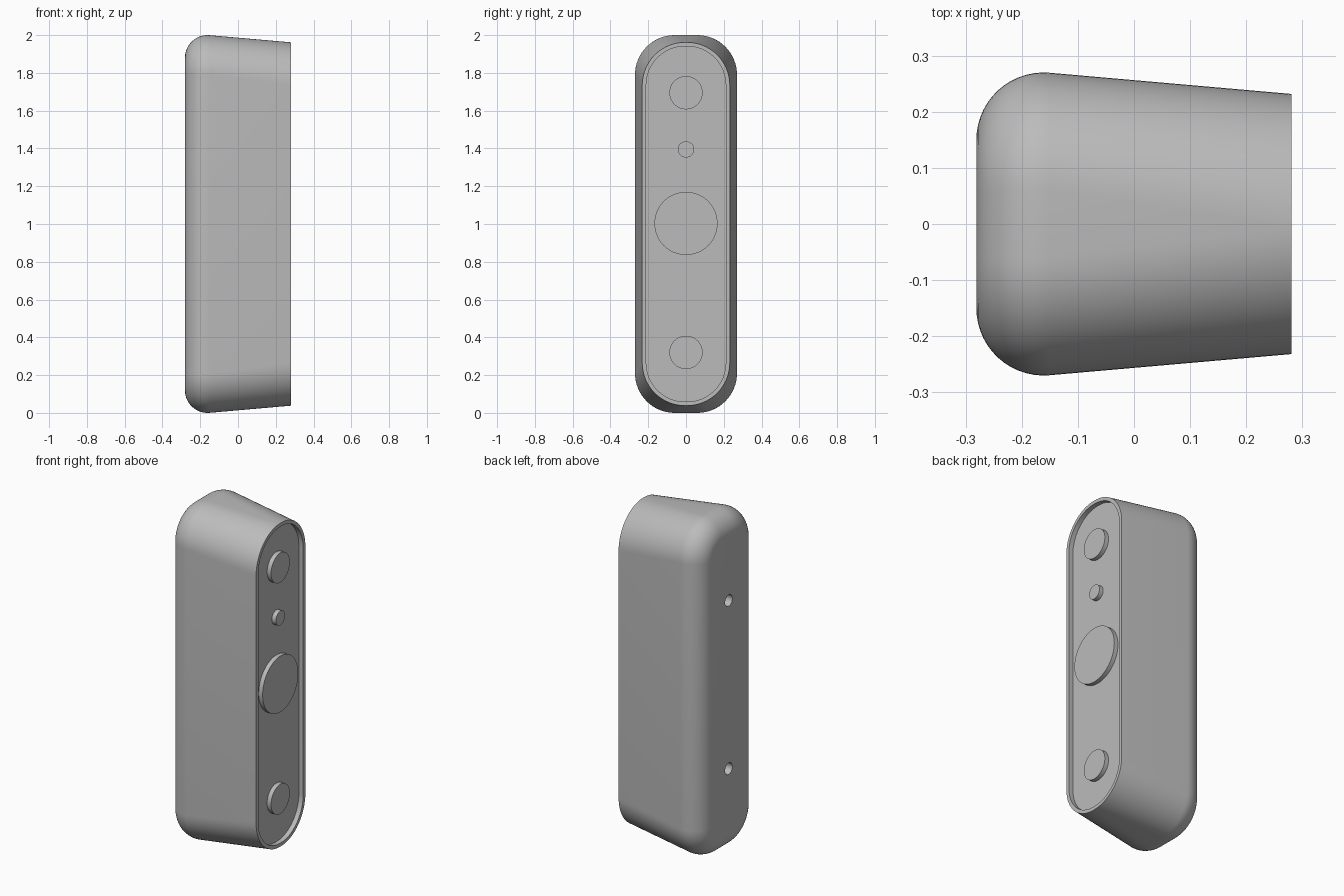
import bpy, bmesh, math
from mathutils import Matrix

cube = bpy.data.objects.get("Cube")
if cube:
    bpy.data.objects.remove(cube, do_unlink=True)

grey = bpy.data.materials.new("plain grey")
grey.use_nodes = True
COLOUR = (0.5, 0.5, 0.5, 1)
grey.diffuse_color = COLOUR
grey.node_tree.nodes["Principled BSDF"].inputs["Base Color"].default_value = COLOUR

FRONT, BACK, PANEL = 0.281, -0.281, 0.253
FILLET, DRAFT = 0.12, math.radians(5)
WALL = 0.021


def make_object(name, bm):
    bmesh.ops.recalc_face_normals(bm, faces=bm.faces)
    mesh = bpy.data.meshes.new(name)
    bm.to_mesh(mesh)
    bm.free()
    mesh.materials.append(grey)
    obj = bpy.data.objects.new(name, mesh)
    bpy.context.collection.objects.link(obj)
    return obj


def smooth(obj):
    bpy.ops.object.select_all(action="DESELECT")
    obj.select_set(True)
    bpy.context.view_layer.objects.active = obj
    bpy.ops.object.shade_smooth_by_angle(angle=math.radians(30))


def section(bm, x, half_y, half_z, centre_y, steps=16):
    """Rounded upright outline in the plane at x."""
    radius = half_y - centre_y
    centre_z = half_z - radius
    ring = []
    for quarter, (sy, sz) in enumerate([(1, 1), (-1, 1), (-1, -1), (1, -1)]):
        for i in range(steps + 1):
            a = (quarter + i / steps) * math.pi / 2
            ring.append(bm.verts.new((x, sy * centre_y + radius * math.cos(a),
                                      1 + sz * centre_z + radius * math.sin(a))))
    return ring


def cylinder(name, x0, x1, z, radius):
    bm = bmesh.new()
    place = Matrix.Translation(((x0 + x1) / 2, 0, z)) @ Matrix.Rotation(math.pi / 2, 4, "Y")
    bmesh.ops.create_cone(bm, cap_ends=True, segments=64, radius1=radius,
                          radius2=radius, depth=x1 - x0, matrix=place)
    return make_object(name, bm)


# Housing: rounded back edge, drafted sides, thin rim and recessed panel
bm = bmesh.new()
rings = []
arc_steps = 14
for i in range(arc_steps + 1):
    a = (math.pi / 2 + DRAFT) * i / arc_steps
    x = BACK + FILLET * (1 - math.cos(a))
    grow = FILLET * math.sin(a)
    rings.append(section(bm, x, 0.15 + grow, 0.88 + grow, 0.06))
shrink = (FRONT - x) * math.tan(DRAFT)
rim_y, rim_z = 0.15 + grow - shrink, 0.88 + grow - shrink
rings.append(section(bm, FRONT, rim_y, rim_z, 0.005))
for x in (FRONT, PANEL):
    rings.append(section(bm, x, rim_y - WALL, rim_z - WALL, 0.005))
for a, b in zip(rings, rings[1:]):
    for i in range(len(a)):
        j = (i + 1) % len(a)
        bm.faces.new((a[i], a[j], b[j], b[i]))
bm.faces.new(rings[0])
bm.faces.new(rings[-1])
housing = make_object("housing", bm)

# Two mounting holes in the back
for z in (0.5, 1.5):
    cutter = cylinder("hole_cutter", BACK - 0.05, BACK + 0.1, z, 0.034)
    cutter.hide_render = True
    cut = housing.modifiers.new("hole", "BOOLEAN")
    cut.operation = "DIFFERENCE"
    cut.solver = "EXACT"
    cut.object = cutter
    bpy.ops.object.select_all(action="DESELECT")
    bpy.context.view_layer.objects.active = housing
    housing.select_set(True)
    bpy.ops.object.modifier_apply(modifier=cut.name)
    bpy.data.objects.remove(cutter, do_unlink=True)
smooth(housing)

# Raised round discs on the front panel
for name, z, radius in [("upper_disc", 1.695, 0.088), ("small_disc", 1.395, 0.043),
                        ("large_disc", 1.003, 0.167), ("lower_disc", 0.32, 0.088)]:
    smooth(cylinder(name, PANEL - 0.01, FRONT - 0.002, z, radius))
